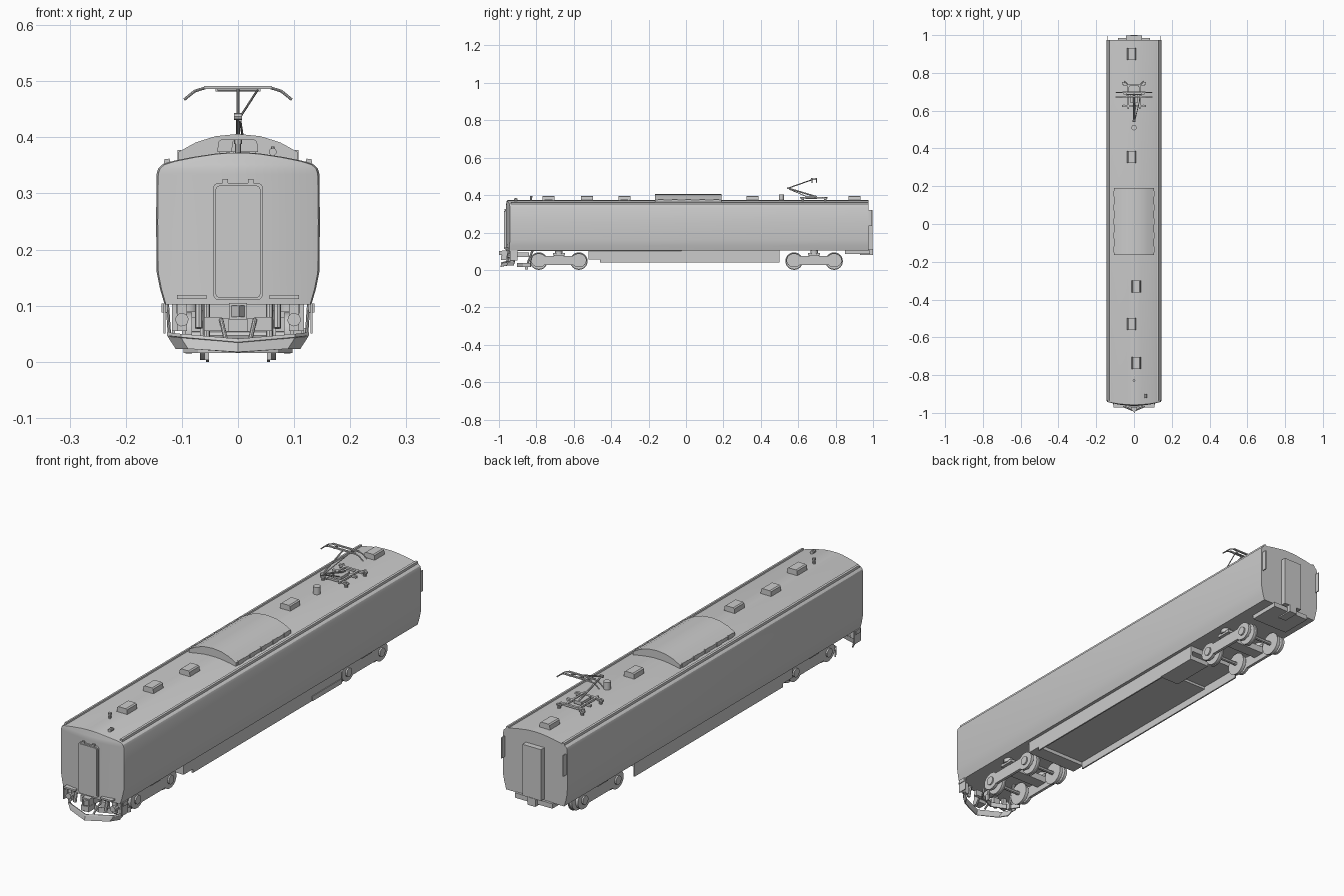
import bpy, bmesh, math
from mathutils import Vector


def make(name, verts, faces, smooth=False):
    me = bpy.data.meshes.new(name)
    me.from_pydata(verts, [], faces)
    bm = bmesh.new()
    bm.from_mesh(me)
    bmesh.ops.remove_doubles(bm, verts=bm.verts, dist=1e-5)
    bmesh.ops.recalc_face_normals(bm, faces=bm.faces)
    bm.to_mesh(me)
    bm.free()
    ob = bpy.data.objects.new(name, me)
    bpy.context.collection.objects.link(ob)
    if smooth:
        bpy.ops.object.select_all(action='DESELECT')
        ob.select_set(True)
        bpy.context.view_layer.objects.active = ob
        bpy.ops.object.shade_smooth_by_angle(angle=math.radians(30))
    return ob


def prism(name, pts, axis, a, b, smooth=False):
    """Extrude a 2D outline along axis (x: pts are y,z / y: x,z / z: x,y)."""
    place = {'x': lambda p, t: (t, p[0], p[1]), 'y': lambda p, t: (p[0], t, p[1]),
             'z': lambda p, t: (p[0], p[1], t)}[axis]
    n = len(pts)
    verts = [place(p, t) for t in (a, b) for p in pts]
    faces = [[i, (i + 1) % n, n + (i + 1) % n, n + i] for i in range(n)]
    return make(name, verts, faces + [list(range(n)), list(range(n, 2 * n))], smooth)


def box(name, x0, x1, y0, y1, z0, z1):
    return prism(name, [(x0, y0), (x1, y0), (x1, y1), (x0, y1)], 'z', z0, z1)


def rod(name, p, q, r, n=8):
    p, q = Vector(p), Vector(q)
    d = (q - p).normalized()
    u = d.orthogonal().normalized()
    v = d.cross(u)
    ring = [r * (u * math.cos(i * math.tau / n) + v * math.sin(i * math.tau / n)) for i in range(n)]
    faces = [[i, (i + 1) % n, n + (i + 1) % n, n + i] for i in range(n)]
    return make(name, [c + o for c in (p, q) for o in ring],
                faces + [list(range(n)), list(range(n, 2 * n))], True)


def rounded(x0, x1, z0, z1, r, n=4):
    pts = []
    for k, (cx, cz) in enumerate([(x1 - r, z1 - r), (x0 + r, z1 - r), (x0 + r, z0 + r), (x1 - r, z0 + r)]):
        for i in range(n + 1):
            a = (k + i / n) * math.pi / 2
            pts.append((cx + r * math.cos(a), cz + r * math.sin(a)))
    return pts


def front_y(x):
    return -0.963 + 0.02 * (abs(x) / 0.14) ** 2


# Car body: lofted half-section, bowed cab face in front, flat end behind
half = [(0.131, 0.103), (0.139, 0.13), (0.145, 0.16), (0.146, 0.25), (0.145, 0.335), (0.142, 0.345),
        (0.134, 0.352), (0.115, 0.358), (0.08, 0.365), (0.04, 0.371), (0.015, 0.373)]
ts = [-1, -0.9, -0.6, -0.3, 0, 0.3, 0.6, 0.9, 1]
verts, faces = [], []
n, m = len(half), len(ts)
for x, z in half:
    verts += [(x * t * 0.98, front_y(x * t) + max(0, z - 0.345) * 0.2, z - 0.001) for t in ts]
for x, z in half:
    verts += [(x * t, 0.975, z) for t in ts]
shoulder = len(verts)
for x, z in half:
    verts += [(-x, front_y(x) + 0.012, z), (x, front_y(x) + 0.012, z)]
for i in range(n - 1):
    for j in range(m - 1):
        for o in (0, n * m):
            a = o + i * m + j
            faces.append([a, a + 1, a + m + 1, a + m])
    for s, j in ((0, 0), (1, m - 1)):
        a, b = shoulder + 2 * i + s, shoulder + 2 * i + 2 + s
        faces.append([i * m + j, (i + 1) * m + j, b, a])
        faces.append([a, b, n * m + (i + 1) * m + j, n * m + i * m + j])
for i in (0, n - 1):
    f = [i * m + j for j in range(m)]
    r = [n * m + v for v in f]
    faces.append(f + [shoulder + 2 * i + 1] + r[::-1] + [shoulder + 2 * i])
make("car_body", verts, faces, True)
for s in (-1, 1):
    prism("rain_gutter", [(s * 0.120, 0.354), (s * 0.133, 0.350), (s * 0.131, 0.361), (s * 0.122, 0.362)],
          'y', -0.935, 0.975)

# Cab end door with raised frame, hinges and hand rails
prism("front_door_frame", rounded(-0.044, 0.044, 0.110, 0.319, 0.01), 'y', -0.969, -0.95)
prism("front_door", rounded(-0.040, 0.040, 0.114, 0.314, 0.008), 'y', -0.972, -0.95)
for s in (-1, 1):
    box("door_hinge", s * 0.023 - 0.005, s * 0.023 + 0.005, -0.97, -0.955, 0.317, 0.326)
    box("front_step", s * 0.0825 - 0.026, s * 0.0825 + 0.026, -0.972, -0.945, 0.112, 0.119)

# Rear gangway, corner plates, rear coupler box
box("rear_gangway", -0.042, 0.042, 0.97, 0.998, 0.11, 0.32)
box("rear_coupler", -0.018, 0.018, 0.93, 1.0, 0.08, 0.112)
box("rear_underframe", -0.085, 0.085, 0.85, 0.985, 0.085, 0.105)
for s in (-1, 1):
    box("rear_corner_plate", s * 0.139 - 0.002, s * 0.139 + 0.002, 0.97, 0.995, 0.235, 0.32)

# Underfloor equipment
skirt = [(-0.52, 0.104), (-0.52, 0.055), (-0.46, 0.055), (-0.46, 0.04), (0.5, 0.04), (0.5, 0.104)]
for s in (-1, 1):
    prism("side_skirt", skirt, 'x', s * 0.112, s * 0.118)
box("underfloor_pan", -0.112, 0.112, -0.46, 0.31, 0.07, 0.104)
box("underfloor_front_bar", -0.112, 0.112, -0.52, -0.46, 0.055, 0.104)
box("equipment_case", 0.03, 0.121, 0.31, 0.5, 0.04, 0.06)
box("equipment_case_top", -0.112, 0.112, 0.31, 0.5, 0.08, 0.104)

# Bogies
for cy in (-0.68, 0.685):
    outline = []
    for c, a0 in ((0.107, -140), (-0.107, 40)):
        for i in range(15):
            a = math.radians(a0 + i * 20)
            outline.append((cy + c + 0.041 * math.cos(a), 0.051 + 0.037 * math.sin(a)))
    for s in (-1, 1):
        prism("bogie_side_frame", outline, 'x', s * 0.082, s * 0.094, True)
        box("bogie_spring_seat", s * 0.09 - 0.014, s * 0.09 + 0.014, cy - 0.032, cy + 0.032, 0.078, 0.09)
        rod("air_spring", (s * 0.09, cy, 0.086), (s * 0.09, cy, 0.105), 0.02, 16)
        for w in (-0.107, 0.107):
            rod("wheel", (s * 0.056, cy + w, 0.047), (s * 0.068, cy + w, 0.047), 0.044, 24)
            rod("wheel_flange", (s * 0.052, cy + w, 0.047), (s * 0.057, cy + w, 0.047), 0.047, 24)
            rod("axle_box", (s * 0.09, cy + w, 0.05), (s * 0.1, cy + w, 0.05), 0.018, 12)
    for w in (-0.107, 0.107):
        rod("axle", (-0.09, cy + w, 0.047), (0.09, cy + w, 0.047), 0.008)
    box("bogie_bolster", -0.09, 0.09, cy - 0.025, cy + 0.025, 0.05, 0.078)

# Snow plough apron: V-shaped ribbon, upper lip and slanted blade
path = [(-0.124, -0.915, 0.046), (-0.1, -0.95, 0.043), (0, -0.985, 0.034),
        (0.1, -0.95, 0.043), (0.124, -0.915, 0.046)]


def ribbon(name, rows, thick):
    k = len(rows[0])
    ob = make(name, [p for r in rows for p in r],
              [[a * k + i, a * k + i + 1, a * k + k + i + 1, a * k + k + i]
               for a in range(len(rows) - 1) for i in range(k - 1)])
    mod = ob.modifiers.new("thickness", 'SOLIDIFY')
    mod.thickness = thick
    mod.offset = 0


ribbon("plough_lip", [[(x, y, z + 0.006) for x, y, z in path], [(x, y - 0.002, z) for x, y, z in path]], 0.006)
ribbon("plough_blade", [[(x, y, z) for x, y, z in path],
                        [(x * 0.88, y - 0.006, 0.023 if abs(x) > 0.01 else 0.017) for x, y, z in path]], 0.004)
ribbon("rear_guard", [[(-0.095, -0.83, z), (-0.07, -0.87, z), (0, -0.9, z), (0.07, -0.87, z), (0.095, -0.83, z)]
                      for z in (0.036, 0.016)], 0.005)
for s in (-1, 1):
    box("rail_guard", s * 0.056 - 0.004, s * 0.056 + 0.004, -0.862, -0.845, 0.003, 0.03)
    rod("rail_guard_arm", (s * 0.056, -0.85, 0.025), (s * 0.056, -0.82, 0.105), 0.006)
    box("cab_step_plate", s * 0.131 - 0.002, s * 0.131 + 0.002, -0.94, -0.9, 0.05, 0.104)
    box("cab_step_bracket", s * 0.131 - 0.005, s * 0.131 + 0.005, -0.935, -0.905, 0.088, 0.104)
    rod("plough_side_arm", (s * 0.126, -0.92, 0.104), (s * 0.122, -0.918, 0.045), 0.003)
    box("plough_hanger", s * 0.1 - 0.009, s * 0.1 + 0.009, -0.945, -0.93, 0.055, 0.104)
    rod("jumper_hose", (s * 0.07, -0.945, 0.104), (s * 0.07, -0.955, 0.06), 0.007)
    rod("air_valve", (s * 0.1, -0.955, 0.075), (s * 0.1, -0.93, 0.075), 0.012, 10)
    rod("plough_inner_arm", (s * 0.03, -0.93, 0.075), (s * 0.022, -0.965, 0.04), 0.004)
    box("jumper_socket", s * 0.045 - 0.016, s * 0.045 + 0.016, -0.93, -0.915, 0.055, 0.08)

# Front coupler
box("coupler_shank", -0.012, 0.012, -0.97, -0.84, 0.068, 0.092)
box("coupler_head", -0.016, 0.016, -0.985, -0.955, 0.06, 0.105)
prism("coupler_nose", [(-0.012, -0.985), (0.002, -1.0), (0.012, -0.985)], 'z', 0.08, 0.1)
box("coupler_lower_plug", -0.017, 0.017, -0.99, -0.95, 0.054, 0.076)

# Roof air conditioner with curved lid and side latches
prism("air_conditioner", [(-0.106, 0.355), (-0.106, 0.374), (-0.075, 0.391), (-0.04, 0.402), (0, 0.406), (0.04, 0.402),
                          (0.075, 0.391), (0.106, 0.374), (0.106, 0.355)], 'y', -0.165, 0.19, True)
for s in (-1, 1):
    for i in range(5):
        y = -0.135 + i * 0.074
        box("conditioner_latch", s * 0.105 - 0.003, s * 0.105 + 0.003, y - 0.015, y + 0.015, 0.358, 0.377)

# Roof ventilators on feet
for x, y in ((-0.013, 0.9), (-0.013, 0.355), (0.012, -0.33), (-0.013, -0.53), (0.012, -0.735)):
    prism("roof_ventilator", [(x - 0.024, 0.374), (x + 0.024, 0.374), (x + 0.022, 0.392), (x + 0.017, 0.396),
                              (x - 0.017, 0.396), (x - 0.022, 0.392)], 'y', y - 0.032, y + 0.032)
    for s in (-1, 1):
        box("ventilator_foot", x - 0.02, x + 0.02, y + s * 0.025 - 0.004, y + s * 0.025 + 0.004, 0.366, 0.376)

# Small roof fittings
rod("lightning_arrester", (0, 0.51, 0.37), (0, 0.51, 0.403), 0.014, 16)
rod("antenna_base", (0, -0.828, 0.368), (0, -0.828, 0.388), 0.005)
rod("antenna_cap", (0, -0.828, 0.388), (0, -0.828, 0.396), 0.007)
rod("roof_horn", (0.062, -0.92, 0.374), (0.062, -0.9, 0.374), 0.007, 10)
rod("horn_post", (0.062, -0.91, 0.364), (0.062, -0.91, 0.384), 0.003)

# Pantograph base frame and insulators
for s in (-1, 1):
    for y in (0.625, 0.745):
        rod("insulator", (s * 0.052, y, 0.362), (s * 0.052, y, 0.384), 0.007, 10)
        box("insulator_cap", s * 0.052 - 0.011, s * 0.052 + 0.011, y - 0.006, y + 0.006, 0.38, 0.386)
    box("base_rail", s * 0.03 - 0.004, s * 0.03 + 0.004, 0.61, 0.735, 0.382, 0.39)
    rod("base_brace", (s * 0.052, 0.755, 0.386), (s * 0.025, 0.725, 0.386), 0.004)
for y in (0.625, 0.69, 0.735):
    box("base_cross_bar", -0.055, 0.055, y - 0.005, y + 0.005, 0.381, 0.389)
box("spring_box", -0.018, 0.018, 0.64, 0.7, 0.38, 0.394)

# Pantograph single arm and collector head
knee = (0, 0.545, 0.437)
rod("lower_arm", (0, 0.695, 0.392), knee, 0.004)
rod("lower_link", (0.01, 0.65, 0.39), (0.004, 0.555, 0.43), 0.002)
rod("knee_joint", (-0.007, 0.545, 0.437), (0.007, 0.545, 0.437), 0.006)
rod("upper_arm", knee, (0, 0.685, 0.486), 0.003)
rod("upper_brace", (0.005, 0.55, 0.438), (0.036, 0.68, 0.486), 0.002)
rod("head_pivot", (-0.04, 0.685, 0.484), (0.04, 0.685, 0.484), 0.0025)
for y in (0.673, 0.697):
    box("contact_strip", -0.06, 0.06, y - 0.004, y + 0.004, 0.486, 0.491)
    for s in (-1, 1):
        rod("head_horn", (s * 0.059, y, 0.488), (s * 0.078, y, 0.482), 0.0025)
        rod("horn_tip", (s * 0.077, y, 0.4825), (s * 0.096, y, 0.467), 0.0025)
for s in (-1, 1):
    box("head_link", s * 0.038 - 0.002, s * 0.038 + 0.002, 0.673, 0.697, 0.482, 0.488)
